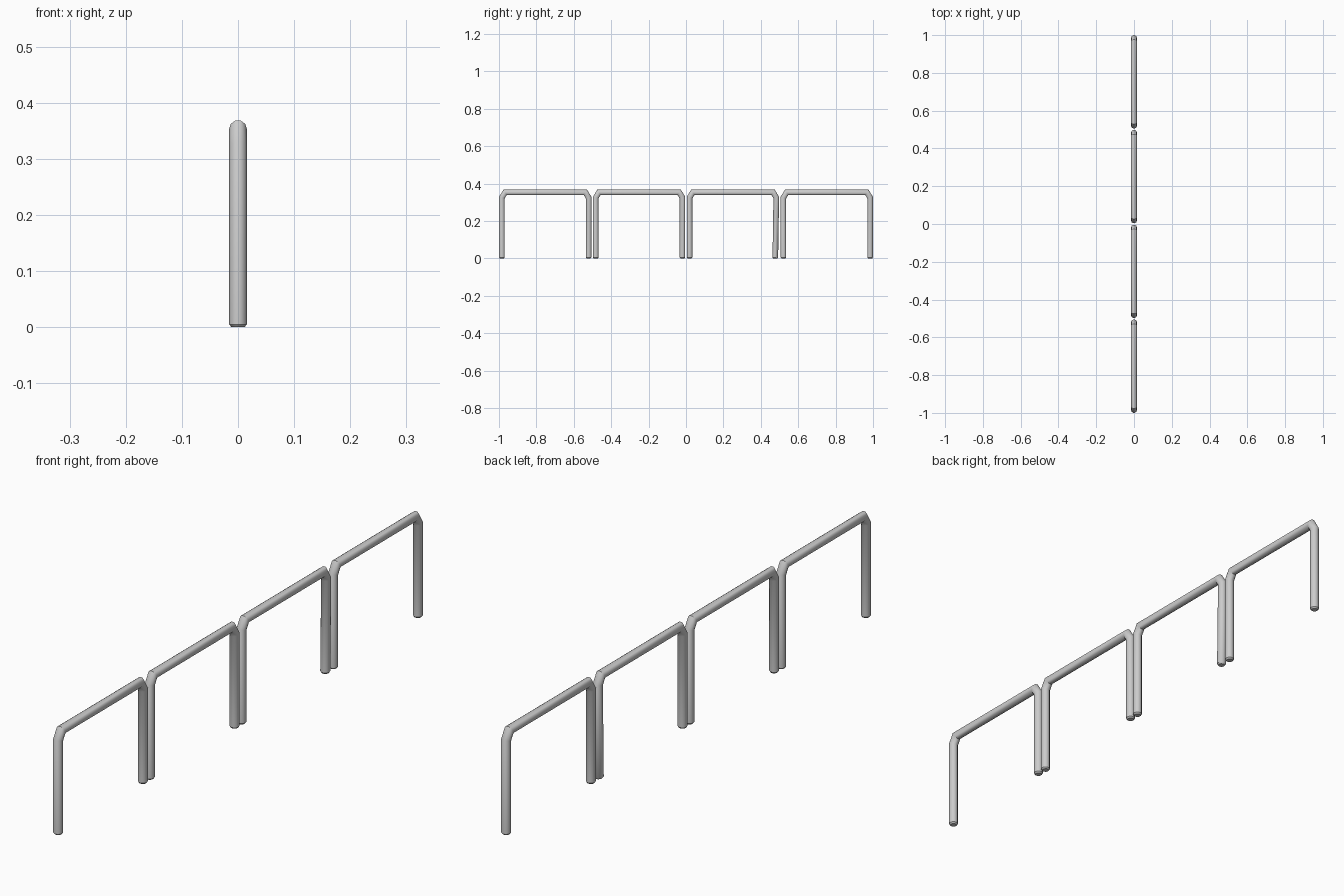
import bpy, bmesh, math
from mathutils import Vector

if "Cube" in bpy.data.objects:
    bpy.data.objects.remove(bpy.data.objects["Cube"])

R = 0.0158        # tube radius
SIDES = 10
HEIGHT = 0.369
WIDTH = 0.495     # overall width of one hoop
PITCH = 0.5017    # spacing between hoops


def hoop(name, y0, lean=0.0):
    """Sweep a tube along a U-shaped path with mitred corners."""
    h, top = WIDTH / 2 - R, HEIGHT - R
    half = [(h, 0.0, 0.72), (h, 0.005, 1), (h, top - 0.028, 1), (h - 0.017, top, 1)]
    path = [(-y, z, s) for y, z, s in half]
    path += [(y - (lean if z < 0.01 else 0), z, s) for y, z, s in reversed(half)]
    pts = [Vector((0, y0 + y, z)) for y, z, s in path]

    bm = bmesh.new()
    rings = []
    for i, p in enumerate(pts):
        a = (p - pts[i - 1]).normalized() if i > 0 else (pts[1] - p).normalized()
        b = (pts[i + 1] - p).normalized() if i < len(pts) - 1 else a
        t = (a + b).normalized()
        n = Vector((0, -t.z, t.y)) / t.dot(a)      # mitre stretch
        r = R * path[i][2]
        ring = []
        for k in range(SIDES):
            ang = 2 * math.pi * k / SIDES
            ring.append(bm.verts.new(p + Vector((r * math.cos(ang), 0, 0)) + n * r * math.sin(ang)))
        rings.append(ring)
    for r0, r1 in zip(rings, rings[1:]):
        for k in range(SIDES):
            j = (k + 1) % SIDES
            bm.faces.new((r0[k], r0[j], r1[j], r1[k]))
    # foot caps
    bm.faces.new(rings[0])
    bm.faces.new(rings[-1])
    bmesh.ops.recalc_face_normals(bm, faces=bm.faces)

    mesh = bpy.data.meshes.new(name)
    bm.to_mesh(mesh)
    bm.free()
    ob = bpy.data.objects.new(name, mesh)
    bpy.context.collection.objects.link(ob)
    bpy.context.view_layer.objects.active = ob
    ob.select_set(True)
    bpy.ops.object.shade_smooth_by_angle(angle=math.radians(40))
    ob.select_set(False)


# row of four hoops; one leg leans in slightly
for i in range(4):
    hoop(f"hoop_rail_{i + 1}", (i - 1.5) * PITCH, 0.005 if i == 2 else 0.0)
